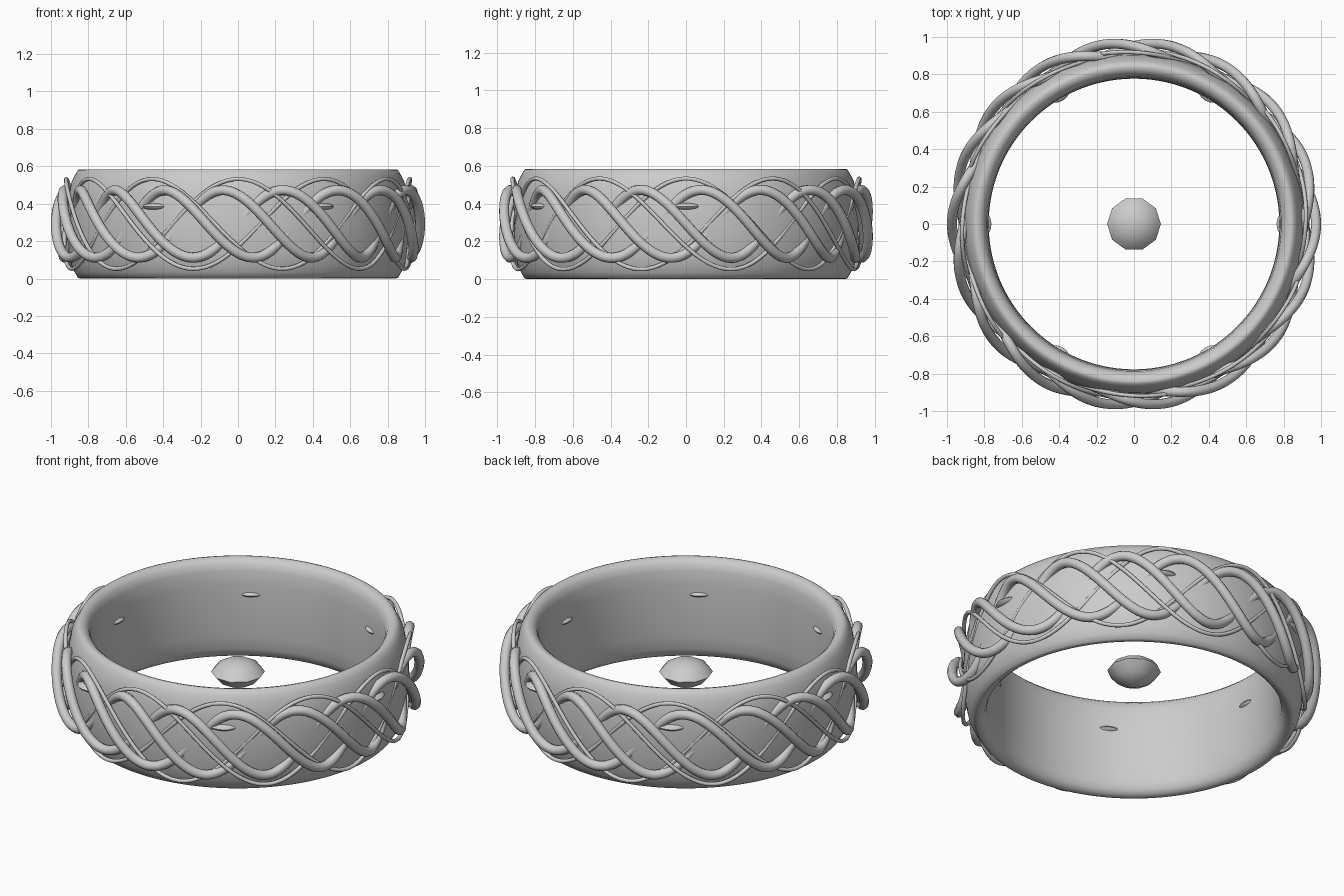
import bpy, bmesh, math
from mathutils import Matrix

if "Cube" in bpy.data.objects:
    bpy.data.objects.remove(bpy.data.objects["Cube"])

MID = 0.292   # middle height of the ring


def finish(name, bm, angle=None):
    bmesh.ops.recalc_face_normals(bm, faces=bm.faces)
    me = bpy.data.meshes.new(name)
    bm.to_mesh(me)
    bm.free()
    ob = bpy.data.objects.new(name, me)
    bpy.context.collection.objects.link(ob)
    if angle:
        bpy.context.view_layer.objects.active = ob
        ob.select_set(True)
        bpy.ops.object.shade_smooth_by_angle(angle=math.radians(angle))
        ob.select_set(False)
    return ob


def lathe(name, profile, sides, closed, angle):
    bm = bmesh.new()
    rings = []
    for r, z in profile:
        if r == 0:
            rings.append([bm.verts.new((0, 0, z))] * sides)
        else:
            rings.append([bm.verts.new((r * math.cos(2 * math.pi * i / sides),
                                        r * math.sin(2 * math.pi * i / sides), z))
                          for i in range(sides)])
    n = len(rings)
    for k in range(n if closed else n - 1):
        a, b = rings[k], rings[(k + 1) % n]
        for i in range(sides):
            j = (i + 1) % sides
            quad = list(dict.fromkeys((a[i], a[j], b[j], b[i])))
            bm.faces.new(quad)
    return finish(name, bm, angle)


# Band: barrel outside, comfort-fit inside, rounded rims
half = [(0.777, 0.0), (0.78, 0.15), (0.787, 0.23), (0.80, 0.268), (0.82, 0.286),
        (0.84, 0.292), (0.855, 0.289), (0.872, 0.26), (0.89, 0.225),
        (0.903, 0.16), (0.911, 0.08), (0.914, 0.0)]
upper = [(r, MID + z) for r, z in half]
lower = [(r, MID - z) for r, z in half[-2:0:-1]]
lathe("ring_band", upper + lower, 160, True, 60)


# Strands: closed wavy tubes that wind over and into the band
def strand(name, waves, phase, height, radius, swing, thick):
    cu = bpy.data.curves.new(name, 'CURVE')
    cu.dimensions = '3D'
    cu.bevel_depth = thick
    cu.bevel_resolution = 3
    cu.use_fill_caps = False
    n = 336
    sp = cu.splines.new('POLY')
    sp.points.add(n - 1)
    for i, p in enumerate(sp.points):
        t = 2 * math.pi * i / n
        w = waves * t + phase
        r = radius + swing * math.cos(w)
        p.co = (r * math.cos(t), r * math.sin(t), MID - height * math.sin(w), 1)
    sp.use_cyclic_u = True
    sp.use_smooth = True
    ob = bpy.data.objects.new(name, cu)
    bpy.context.collection.objects.link(ob)


for k in range(3):
    turn = k * 2 * math.pi / 3
    strand(f"thick_strand_{k + 1}", 6, turn, 0.18, 0.929, 0.044, 0.027)
    strand(f"thin_strand_{k + 1}", 4, turn - math.pi / 2, 0.24, 0.918, 0.012, 0.011)

# Six small studs passing through the band
for k in range(6):
    bm = bmesh.new()
    m = (Matrix.Rotation(k * math.pi / 3, 4, 'Z')
         @ Matrix.Translation((0.85, 0, 0.385))
         @ Matrix.Diagonal((0.088, 0.09, 0.024, 1)))
    bmesh.ops.create_uvsphere(bm, u_segments=20, v_segments=10, radius=1, matrix=m)
    finish(f"stud_{k + 1}", bm, 40)

# Faceted gem floating at the centre of the ring
lathe("gem", [(0, 0.367), (0.06, 0.36), (0.115, 0.33), (0.144, 0.295),
              (0.10, 0.245), (0, 0.195)], 10, False, 60)
